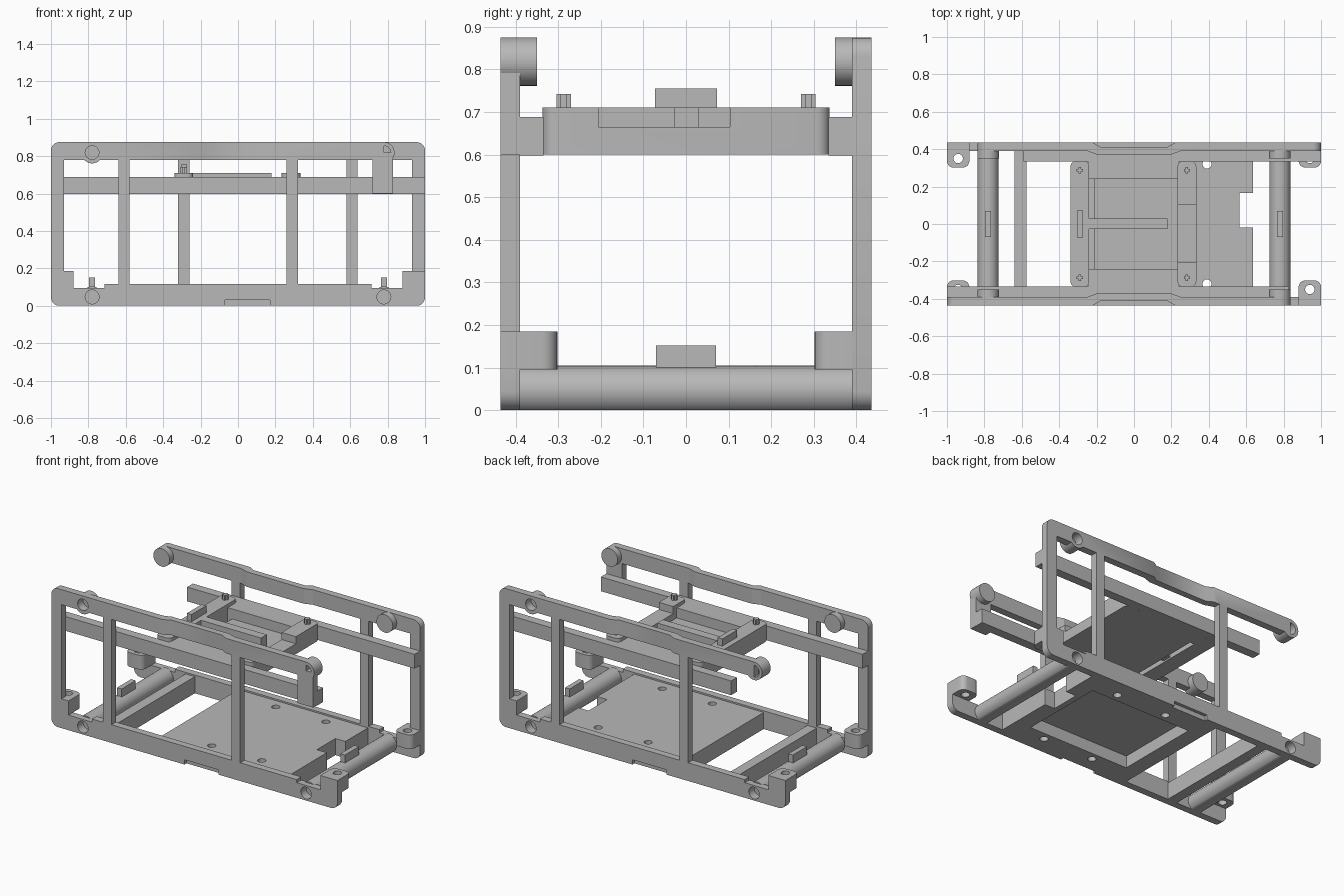
import bpy, bmesh, math
from mathutils import Matrix, Vector

if "Cube" in bpy.data.objects:
    bpy.data.objects.remove(bpy.data.objects["Cube"])

grey = bpy.data.materials.new("plain_grey")
grey.use_nodes = True
COLOUR = (0.48, 0.48, 0.48, 1)
grey.diffuse_color = COLOUR
grey.node_tree.nodes["Principled BSDF"].inputs["Base Color"].default_value = COLOUR


def finish(name, bm):
    bmesh.ops.recalc_face_normals(bm, faces=bm.faces)
    mesh = bpy.data.meshes.new(name)
    bm.to_mesh(mesh)
    bm.free()
    mesh.materials.append(grey)
    ob = bpy.data.objects.new(name, mesh)
    bpy.context.collection.objects.link(ob)
    return ob


def box(name, x, y, z):
    bm = bmesh.new()
    bmesh.ops.create_cube(bm, size=1)
    for v in bm.verts:
        v.co = [(r[0] + r[1]) / 2 + c * (r[1] - r[0]) for r, c in zip((x, y, z), v.co)]
    return finish(name, bm)


def rounded(points, radii, steps=6):
    """Replace each corner that has a radius with an arc-like curve."""
    out, n = [], len(points)
    for i, r in enumerate(radii):
        p = Vector(points[i])
        if not r:
            out.append(p)
            continue
        a = p + (Vector(points[i - 1]) - p).normalized() * r
        b = p + (Vector(points[(i + 1) % n]) - p).normalized() * r
        c = a + b - p
        for k in range(steps + 1):
            t = k / steps * math.pi / 2
            out.append(c + (a - c) * math.cos(t) + (b - c) * math.sin(t))
    return out


def prism(name, outline, lo, hi, axis="Z"):
    """Extrude an outline: XY along Z, or XZ along Y."""
    bm = bmesh.new()
    put = (lambda p, h: (p[0], p[1], h)) if axis == "Z" else (lambda p, h: (p[0], h, p[1]))
    face = bm.faces.new([bm.verts.new(put(p, lo)) for p in outline])
    ext = bmesh.ops.extrude_face_region(bm, geom=[face])["geom"]
    shift = Vector(put((0, 0), hi - lo))
    bmesh.ops.translate(bm, vec=shift, verts=[e for e in ext if isinstance(e, bmesh.types.BMVert)])
    return finish(name, bm)


def cylinder(name, centre, radius, length, axis="Z", sides=32):
    bm = bmesh.new()
    turn = Matrix.Rotation(math.pi / 2, 4, "X") if axis == "Y" else Matrix()
    bmesh.ops.create_cone(bm, cap_ends=True, segments=sides, radius1=radius, radius2=radius,
                          depth=length, matrix=Matrix.Translation(centre) @ turn)
    return finish(name, bm)


def cut(ob, *cutters):
    for c in cutters:
        m = ob.modifiers.new("cut", "BOOLEAN")
        m.operation, m.object, m.solver = "DIFFERENCE", c, "EXACT"
    dg = bpy.context.evaluated_depsgraph_get()
    mesh = bpy.data.meshes.new_from_object(ob.evaluated_get(dg))
    ob.modifiers.clear()
    ob.data = mesh
    for c in cutters:
        bpy.data.objects.remove(c)
    return ob


def smooth(ob):
    bpy.ops.object.select_all(action="DESELECT")
    ob.select_set(True)
    bpy.context.view_layer.objects.active = ob
    bpy.ops.object.shade_smooth_by_angle(angle=math.radians(35))


def back_copy(ob):
    """Turn a front part half a turn about the middle to make the back one."""
    other = ob.copy()
    other.name = ob.name.replace("front", "back")
    other.data = ob.data.copy()
    other.data.transform(Matrix.Rotation(math.pi, 4, "Z"))
    bpy.context.collection.objects.link(other)


OUT, IN = -0.435, -0.39
TOP = 0.875

# side frames: open panel, cut windows, screw holes and shallow recesses
outline = rounded([(-1, 0), (1, 0), (1, .095), (.715, .095), (.715, .115), (.32, .115), (.32, .78),
                   (.78, .78), (.78, TOP), (-1, TOP)], [.045, .045, 0, 0, 0, 0, 0, 0, 0, .045])
frame = prism("front_frame", outline, OUT, IN, "Y")
deep = (-.6, -.2)
window = [(-.93, .095), (-.715, .095), (-.715, .115), (-.64, .115), (-.64, .78), (-.93, .78)]
holes = [cylinder("hole", (x, OUT, z), .037, .11, "Y") for x in (-.78, .78) for z in (.047,)]
cut(frame, prism("window", window, *deep, "Y"),
    box("window", (-.58, .26), deep, (.115, .78)),
    prism("recess", [(-.22, -.5), (.22, -.5), (.22, OUT), (.18, -.412), (-.18, -.412), (-.22, OUT)], .77, .9),
    box("slot", (-.07, .17), (-.5, -.415), (-.1, .03)), *holes,
    cylinder("hole", (-.78, OUT, .82), .037, .11, "Y"))
smooth(frame)
back_copy(frame)

bulge = prism("front_top_bulge", [(-.25, IN), (-.2, -.372), (.2, -.372), (.25, IN), (.2, -.4), (-.2, -.4)],
              .78, TOP)
back_copy(bulge)

# round bosses at both ends of the top bars
for x in (-.78, .78):
    boss = cylinder("front_boss", (x, (OUT - .35) / 2, .818), .057, -.35 - OUT, "Y")
    cut(boss, cylinder("hole", (x, OUT, .818), .037, .11, "Y"))
    smooth(boss)
    back_copy(boss)
box("front_hanging_tab", (.72, .83), (OUT, IN), (.6, .82))

# corner ears with vertical holes
for sx in (-1, 1):
    for sy in (-1, 1):
        pts = rounded([(sx * .88, sy * .435), (sx * .88, sy * .302), (sx, sy * .302), (sx, sy * .435)],
                      [0, .035, .035, 0])
        ear = prism("corner_ear", pts, .095, .185)
        cut(ear, cylinder("hole", (sx * .94, sy * .35, .14), .025, .3))
        smooth(ear)

# bottom rods with small tabs
for x in (-.78, .78):
    rod = cylinder("bottom_rod", (x, 0, .047), .056, .8, "Y", 48)
    cut(rod, box("trim", (x - .2, x + .2), (-.6, .6), (-.2, 0)))
    for s in (-1, 1):
        cut(rod, cylinder("hole", (x, s * .435, .047), .037, .11, "Y"))
    smooth(rod)
    box("rod_tab", (x - .016, x + .016), (-.07, .07), (.08, .152))

# base plate, hollow underneath, with an edge notch and four holes
base = box("base_plate", (-.27, .635), (-.395, .395), (0, .105))
cut(base, box("pocket", (-.17, .53), (-.27, .27), (-.1, .075)),
    box("notch", (.565, .8), (-.02, .165), (-.1, .3)),
    *[cylinder("hole", (x, y, .05), .024, .4, sides=24) for x in (.04, .39) for y in (-.32, .32)])
box("base_crossbar", (-.64, -.575), (-.395, .395), (0, .105))

# long rails carrying the tray
box("front_tray_rail", (-1, .83), (-.392, -.335), (.598, .688))
box("back_tray_rail", (-.59, 1), (.335, .392), (.598, .688))

# tray: end strips, side strips, thin floor and centre rib
strip = rounded([(-.34, -.337), (-.24, -.337), (-.24, .337), (-.34, .337)], [.03] * 4)
smooth(prism("tray_left_strip", strip, .6, .71))
right = prism("tray_right_strip", [(-p[0] - .007, p[1]) for p in strip], .6, .71)
cut(right, box("step", (.2, .4), (-.205, .103), (.665, .8)))
smooth(right)
for s in (-1, 1):
    ys = sorted((s * .24, s * .337))
    box("tray_side_strip", (-.245, .24), ys, (.6, .688))
    for x in (-.29, .283):
        box("peg", (x - .017, x + .017), (s * .287 - .007, s * .287 + .007), (.7, .742))
        box("peg", (x - .007, x + .007), (s * .287 - .017, s * .287 + .017), (.7, .742))
box("tray_floor", (-.21, .24), (-.25, .25), (.6, .625))
box("tray_centre_rib", (-.245, .18), (-.027, .03), (.61, .71))
box("tray_tab", (-.305, -.273), (-.073, .073), (.7, .755))
